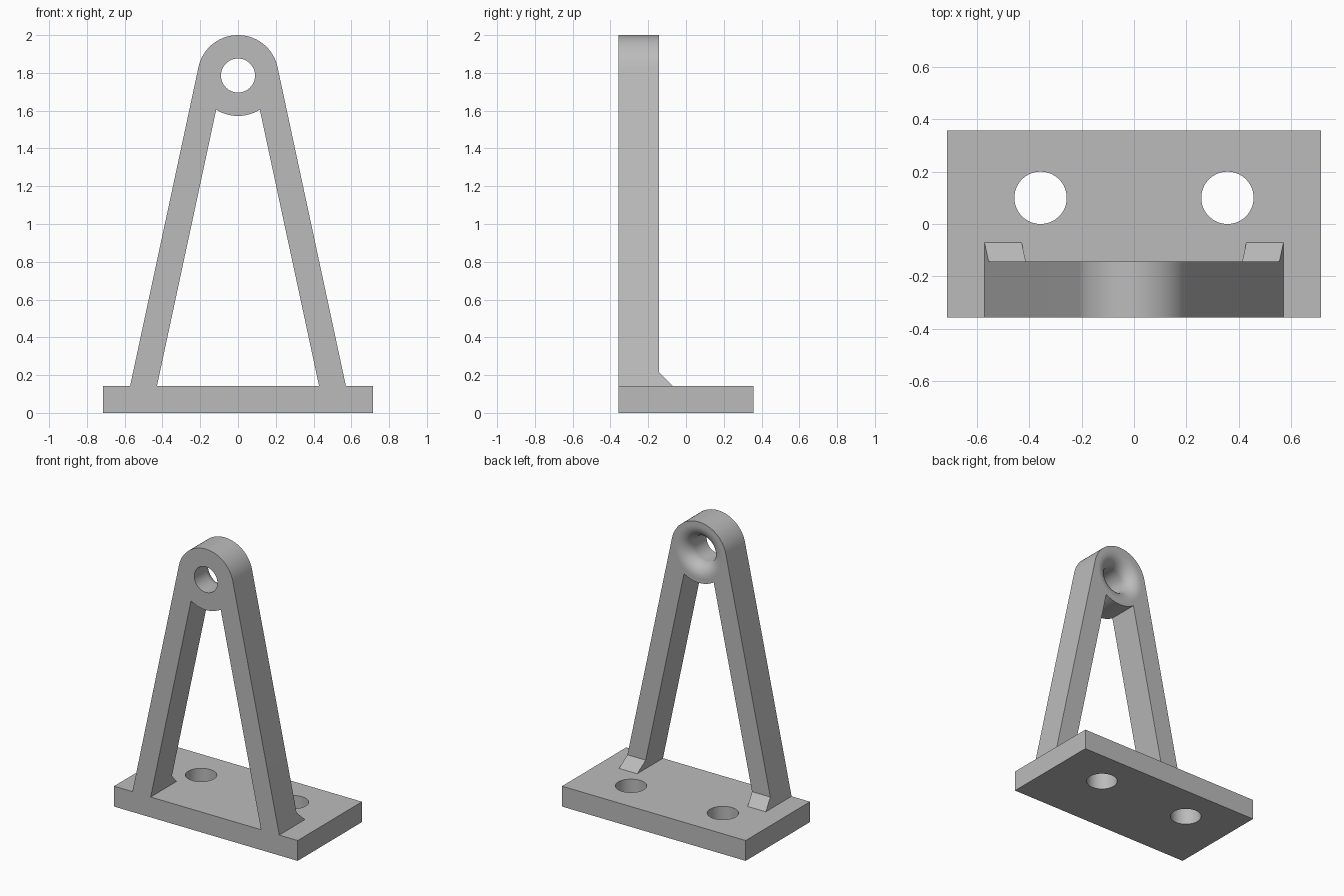
import bpy
import bmesh
from math import sin, cos, pi, hypot, atan2, asin, sqrt
from mathutils import Matrix, Vector

cube = bpy.data.objects.get("Cube")
if cube:
    bpy.data.objects.remove(cube, do_unlink=True)

grey = bpy.data.materials.new("plain grey")
grey.use_nodes = True
COLOUR = (0.5, 0.5, 0.5, 1)
grey.diffuse_color = COLOUR
grey.node_tree.nodes["Principled BSDF"].inputs["Base Color"].default_value = COLOUR

# Main dimensions
BASE_X, BASE_Y, BASE_Z = 0.714, 0.357, 0.143
FRONT, BACK = -0.357, -0.143
FOOT_OUT, FOOT_IN = 0.571, 0.429
EYE_Z, EYE_R, BORE_R, FLARE = 1.786, 0.214, 0.09, 0.09
GUSSET = 0.072


def make_object(name, bm):
    bmesh.ops.recalc_face_normals(bm, faces=bm.faces)
    mesh = bpy.data.meshes.new(name)
    bm.to_mesh(mesh)
    bm.free()
    mesh.materials.append(grey)
    obj = bpy.data.objects.new(name, mesh)
    bpy.context.collection.objects.link(obj)
    return obj


def prism(name, start, end):
    """Solid between two matching outlines."""
    bm = bmesh.new()
    a = [bm.verts.new(p) for p in start]
    b = [bm.verts.new(p) for p in end]
    bm.faces.new(a)
    bm.faces.new(b[::-1])
    for i in range(len(a)):
        j = (i + 1) % len(a)
        bm.faces.new((a[i], a[j], b[j], b[i]))
    return make_object(name, bm)


def lathe(name, profile, matrix, steps=64):
    """Closed solid turned around local z from (radius, height) points."""
    bm = bmesh.new()
    rings = [[bm.verts.new(matrix @ Vector((r * cos(2 * pi * k / steps),
                                            r * sin(2 * pi * k / steps), h)))
              for k in range(steps)] for r, h in profile]
    for lo, hi in zip(rings, rings[1:]):
        for k in range(steps):
            n = (k + 1) % steps
            bm.faces.new((lo[k], lo[n], hi[n], hi[k]))
    bm.faces.new(rings[0])
    bm.faces.new(rings[-1])
    return make_object(name, bm)


def cut(obj, cutters):
    """Bore out the cutters and bake the result."""
    for cutter in cutters:
        mod = obj.modifiers.new("bore", 'BOOLEAN')
        mod.operation, mod.solver, mod.object = 'DIFFERENCE', 'EXACT', cutter
    graph = bpy.context.evaluated_depsgraph_get()
    mesh = bpy.data.meshes.new_from_object(obj.evaluated_get(graph))
    obj.modifiers.clear()
    obj.data = mesh
    for cutter in cutters:
        bpy.data.objects.remove(cutter, do_unlink=True)


def smooth(obj, axis):
    """Smooth the round walls, keeping faces square to the axis flat."""
    bpy.ops.object.select_all(action='DESELECT')
    obj.select_set(True)
    bpy.context.view_layer.objects.active = obj
    bpy.ops.object.shade_smooth_by_angle(angle=0.5)
    for face in obj.data.polygons:
        if abs(face.normal[axis]) > 0.9995:
            face.use_smooth = False


# Base plate with two bolt holes
corners = [(-BASE_X, -BASE_Y), (BASE_X, -BASE_Y), (BASE_X, BASE_Y), (-BASE_X, BASE_Y)]
base = prism("base_plate", [(x, y, 0) for x, y in corners],
             [(x, y, BASE_Z) for x, y in corners])
cut(base, [lathe("bolt_cutter", [(0.1, -0.1), (0.1, 0.3)],
                 Matrix.Translation((x, 0.1, 0))) for x in (-0.357, 0.357)])
smooth(base, 2)

# A-frame outline: outer leg edges are tangent to the eye, inner edges parallel
rise = EYE_Z - BASE_Z
lean = atan2(FOOT_OUT, rise) - asin(EYE_R / hypot(FOOT_OUT, rise))
up = Vector((-sin(lean), cos(lean)))
foot = Vector((FOOT_IN, -rise))
along = -foot.dot(up) - sqrt(foot.dot(up) ** 2 - foot.length_squared + EYE_R ** 2)
joint = foot + up * along
low = atan2(joint.y, joint.x)


def arc(a, b, steps):
    return [(EYE_R * cos(a + (b - a) * i / steps),
             EYE_Z + EYE_R * sin(a + (b - a) * i / steps)) for i in range(steps + 1)]


outline = [(FOOT_OUT, BASE_Z)] + arc(lean, pi - lean, 48)
outline += [(-FOOT_OUT, BASE_Z), (-FOOT_IN, BASE_Z)]
outline += arc(-pi - low, low, 20) + [(FOOT_IN, BASE_Z)]
frame = prism("a_frame", [(x, FRONT, z) for x, z in outline],
              [(x, BACK, z) for x, z in outline])

# Eye bore with a rounded mouth at the back
profile = [(BORE_R, FRONT - 0.1)]
for i in range(13):
    t = pi / 2 * i / 12
    profile.append((BORE_R + FLARE * (1 - cos(t)), BACK - FLARE + FLARE * sin(t)))
profile.append((BORE_R + FLARE, BACK + 0.1))
to_back = Matrix.Translation((0, 0, EYE_Z)) @ Matrix.Rotation(-pi / 2, 4, 'X')
cut(frame, [lathe("eye_cutter", profile, to_back)])
smooth(frame, 1)

# Gussets behind the feet, leaning with the legs
shift = GUSSET * sin(lean) / cos(lean)
for side, name in ((1, "left_gusset"), (-1, "right_gusset")):
    ends = [[(side * x, BACK, BASE_Z), (side * x, BACK + GUSSET, BASE_Z),
             (side * (x - shift), BACK, BASE_Z + GUSSET)] for x in (FOOT_IN, FOOT_OUT)]
    prism(name, *ends)
